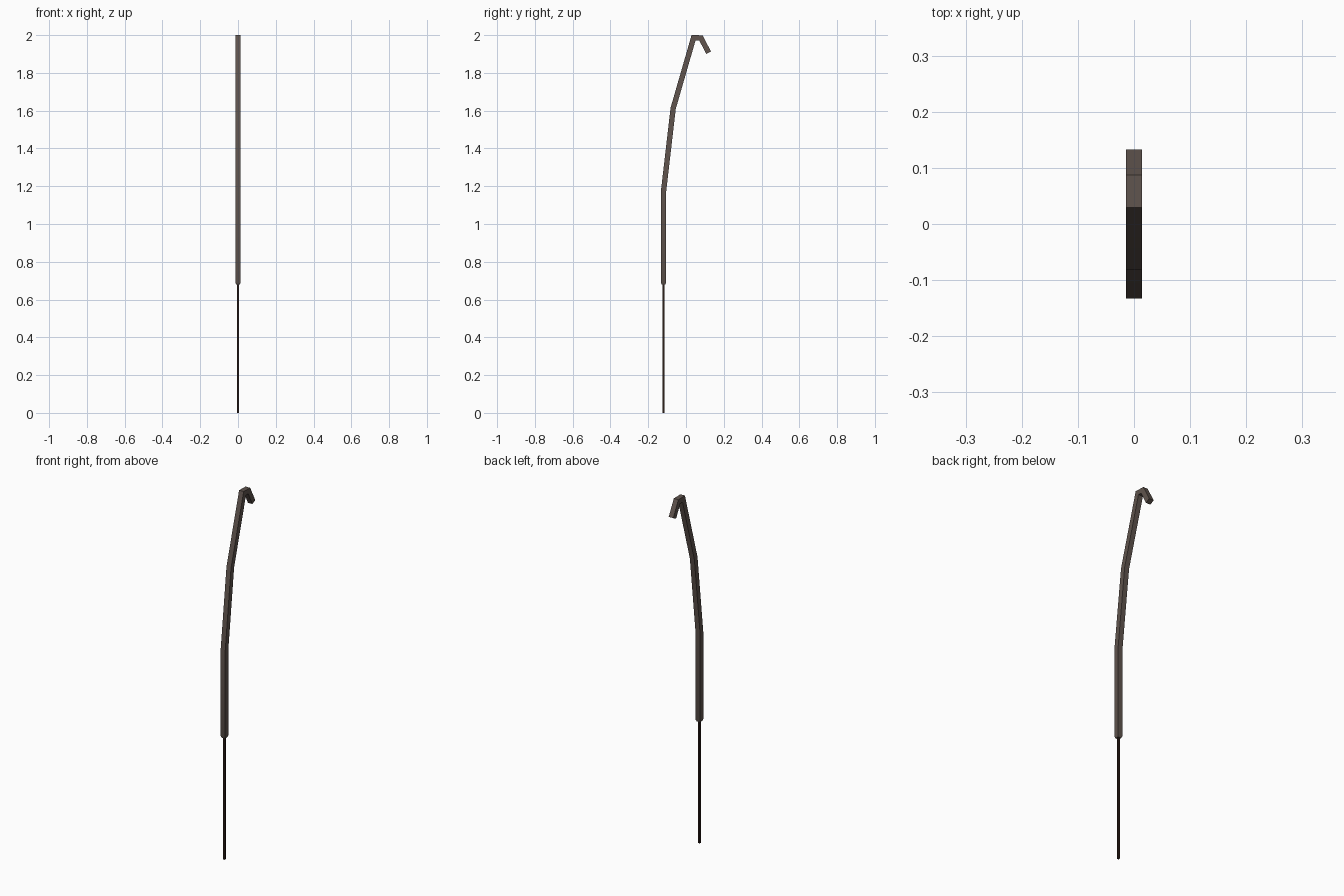
import bpy, bmesh, math
from mathutils import Vector

if "Cube" in bpy.data.objects:
    bpy.data.objects.remove(bpy.data.objects["Cube"])

CORNERS = ((-1, -1), (1, -1), (1, 1), (-1, 1))


def material(name, col):
    m = bpy.data.materials.new(name)
    m.diffuse_color = (*col, 1)
    m.use_nodes = True
    m.node_tree.nodes["Principled BSDF"].inputs["Base Color"].default_value = m.diffuse_color
    return m


def bar(name, path, mat):
    """Mitred square bar through (y, z, half width) points lying in the x = 0 plane."""
    pts = [Vector((0, y, z)) for y, z, h in path]
    dirs = [(b - a).normalized() for a, b in zip(pts, pts[1:])]
    bm = bmesh.new()
    rings = []
    for i, p in enumerate(pts):
        d0, d1 = dirs[max(i - 1, 0)], dirs[min(i, len(dirs) - 1)]
        t = (d0 + d1).normalized()
        side = Vector((0, -t.z, t.y)) / t.dot(d0)   # stretched along the mitre
        h = path[i][2]
        rings.append([bm.verts.new(p + Vector((h * u, 0, 0)) + side * h * v) for u, v in CORNERS])
    for a, b in zip(rings, rings[1:]):
        for k in range(4):
            n = (k + 1) % 4
            bm.faces.new((a[k], a[n], b[n], b[k]))
    bm.faces.new(rings[0])
    bm.faces.new(rings[-1])
    bmesh.ops.recalc_face_normals(bm, faces=bm.faces)
    me = bpy.data.meshes.new(name)
    bm.to_mesh(me)
    bm.free()
    me.materials.append(mat)
    ob = bpy.data.objects.new(name, me)
    bpy.context.collection.objects.link(ob)
    bpy.context.view_layer.objects.active = ob
    ob.select_set(True)
    bpy.ops.object.shade_smooth_by_angle(angle=math.radians(35))
    ob.select_set(False)


H = 0.014
brown = material("grey brown", (0.115, 0.088, 0.075))
dark = material("dark brown", (0.027, 0.013, 0.009))

# thick hooked pole with a slightly chamfered lower end
bar("hooked_pole", [(-0.119, 0.68, 0.010), (-0.119, 0.69, H),
                    (-0.119, 1.172, H), (-0.068, 1.612, H),
                    (0.04, 1.986, H), (0.079, 1.985, H), (0.12, 1.907, H)], brown)
# thin rod beneath
bar("thin_rod", [(-0.119, 0, 0.005), (-0.119, 0.7, 0.005)], dark)
